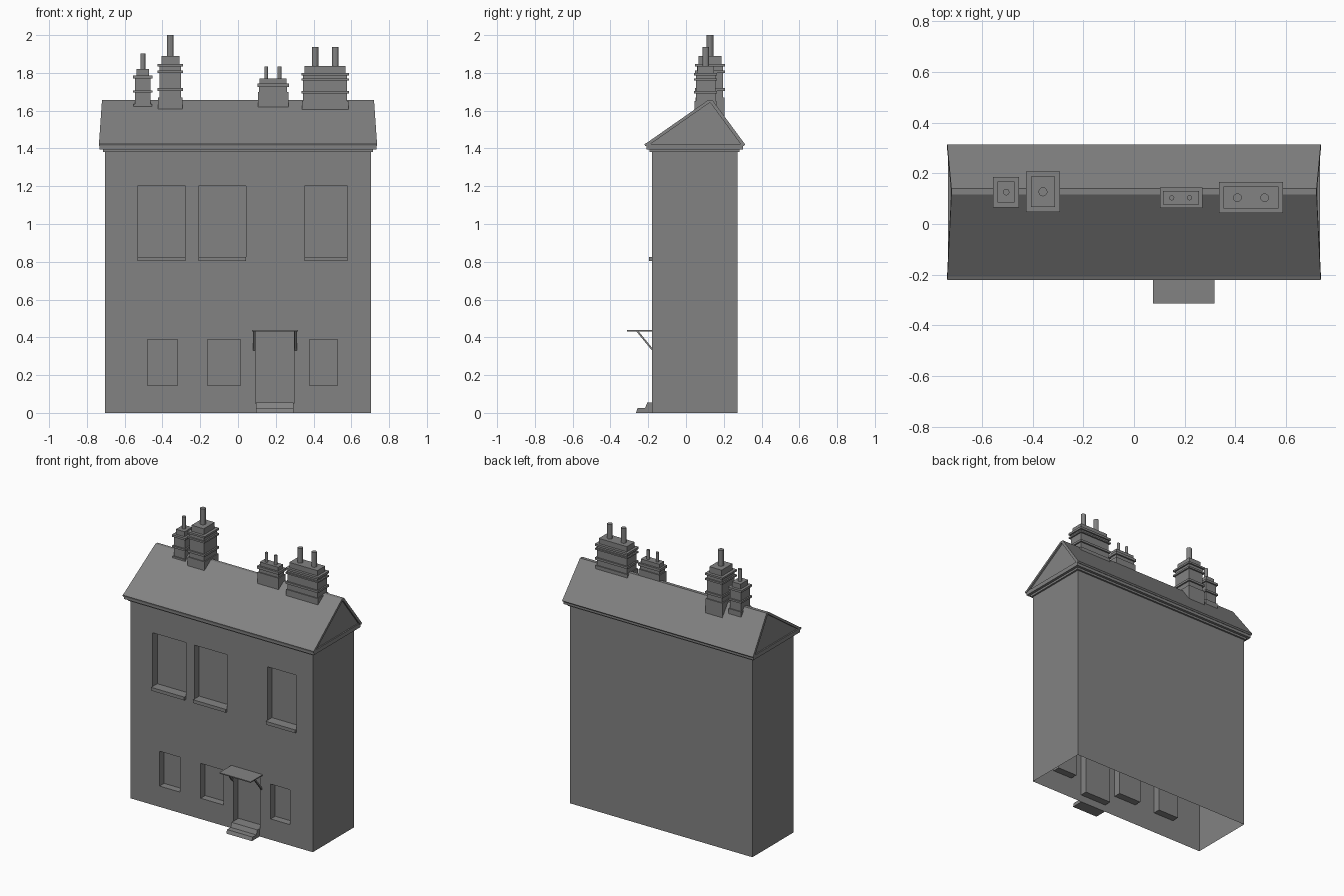
import bpy, bmesh, math

if "Cube" in bpy.data.objects:
    bpy.data.objects.remove(bpy.data.objects["Cube"])

stone = bpy.data.materials.new("dark_grey")
stone.diffuse_color = (0.226, 0.226, 0.226, 1)
stone.use_nodes = True
stone.node_tree.nodes["Principled BSDF"].inputs["Base Color"].default_value = stone.diffuse_color


def finish(name, bm):
    bmesh.ops.remove_doubles(bm, verts=bm.verts, dist=1e-5)
    bmesh.ops.recalc_face_normals(bm, faces=bm.faces)
    me = bpy.data.meshes.new(name)
    bm.to_mesh(me)
    bm.free()
    me.materials.append(stone)
    ob = bpy.data.objects.new(name, me)
    bpy.context.collection.objects.link(ob)
    return ob


def quad(bm, *pts):
    bm.faces.new([bm.verts.new(p) for p in pts])


def loft(name, rings):
    """Closed solid through rings of equal point count."""
    bm = bmesh.new()
    vs = [[bm.verts.new(p) for p in r] for r in rings]
    n = len(vs[0])
    for a, b in zip(vs, vs[1:]):
        for i in range(n):
            j = (i + 1) % n
            bm.faces.new((a[i], a[j], b[j], b[i]))
    bm.faces.new(vs[0])
    bm.faces.new(vs[-1])
    return finish(name, bm)


def rect(x0, x1, y0, y1, z):
    return [(x0, y0, z), (x1, y0, z), (x1, y1, z), (x0, y1, z)]


def box(name, x0, x1, y0, y1, z0, z1):
    return loft(name, [rect(x0, x1, y0, y1, z) for z in (z0, z1)])


def extrude_x(name, prof, x0, x1):
    return loft(name, [[(x, y, z) for y, z in prof] for x in (x0, x1)])


# Walls: hollow shell, open below, with window and door recesses in the front
X, YF, YB, H, D = 0.703, -0.18, 0.272, 1.40, 0.05
upper = [(-0.532, -0.277), (-0.208, 0.043), (0.353, 0.579)]
lower = [(-0.48, -0.32), (-0.162, 0.013), (0.378, 0.528)]
holes = [(a, b, 0.825, 1.20) for a, b in upper]
holes += [(a, b, 0.145, 0.388) for a, b in lower]
holes.append((0.092, 0.297, 0.05, 0.43))

bm = bmesh.new()
xs = sorted({-X, X, *[v for h in holes for v in h[:2]]})
zs = sorted({0, H, *[v for h in holes for v in h[2:]]})
for x0, x1 in zip(xs, xs[1:]):
    for z0, z1 in zip(zs, zs[1:]):
        cx, cz = (x0 + x1) / 2, (z0 + z1) / 2
        if not any(a < cx < b and c < cz < d for a, b, c, d in holes):
            quad(bm, (x0, YF, z0), (x1, YF, z0), (x1, YF, z1), (x0, YF, z1))
for a, b, c, d in holes:
    outline = [(a, c), (b, c), (b, d), (a, d)]
    for (p, q), (r, s) in zip(outline, outline[1:] + outline[:1]):
        quad(bm, (p, YF, q), (r, YF, s), (r, YF + D, s), (p, YF + D, q))
    quad(bm, *[(x, YF + D, z) for x, z in outline])
quad(bm, (X, YF, 0), (X, YB, 0), (X, YB, H), (X, YF, H))
quad(bm, (X, YB, 0), (-X, YB, 0), (-X, YB, H), (X, YB, H))
quad(bm, (-X, YB, 0), (-X, YF, 0), (-X, YF, H), (-X, YB, H))
finish("walls", bm)

# Upper window sills
for a, b in upper:
    box("window_sill", a, b, -0.197, YF + D, 0.803, 0.826)

# Door steps, canopy and brackets
extrude_x("door_steps", [(YF, 0), (-0.265, 0), (-0.257, 0.025), (-0.217, 0.025),
                         (-0.205, 0.055), (YF + D, 0.055), (YF + D, 0.05), (YF, 0.05)],
          0.095, 0.293)
box("door_canopy", 0.075, 0.317, -0.313, YF, 0.431, 0.438)
for x in (0.086, 0.306):
    extrude_x("canopy_bracket", [(YF, 0.33), (YF, 0.345), (-0.252, 0.433), (-0.264, 0.433)],
              x - 0.006, x + 0.006)

# Stepped cornice under the eaves
for out, z0, z1 in ((0.012, 1.38, 1.394), (0.03, 1.394, 1.423)):
    box("cornice", -X - out, X + out, YF - out, YB + out, z0, z1)

# Roof covering with ends leaning in towards the ridge
roof = [(-0.217, 1.412), (-0.22, 1.424), (-0.207, 1.43), (0.117, 1.656), (0.14, 1.656), (0.314, 1.42),
        (0.306, 1.412), (0.295, 1.415), (0.13, 1.64), (0.122, 1.64), (-0.2, 1.415)]
lean = lambda z: 0.737 - 0.017 * (z - 1.412) / 0.246
loft("roof", [[(s * lean(z), y, z) for y, z in roof] for s in (-1, 1)])

# Gable infill, slightly set back
gable = [(-0.2, 1.415), (0.295, 1.415), (0.13, 1.642), (0.122, 1.642)]
loft("gable", [[(s * (lean(z) - 0.012), y, z) for y, z in gable] for s in (-1, 1)])


# Chimneys: (height, inset from widest outline) rings, then round pots
def chimney(x0, x1, y0, y1, rings, pots, r, top):
    loft("chimney_stack", [rect(x0 + i, x1 - i, y0 + i, y1 - i, z) for z, i in rings])
    base = rings[-1][0] - 0.01
    for px in pots:
        circ = [(r * math.cos(k * math.pi / 6), r * math.sin(k * math.pi / 6)) for k in range(12)]
        cy = (y0 + y1) / 2
        loft("chimney_pot", [[(px + u, cy + v, z) for u, v in circ] for z in (base, top)])


def bands(z0, body, band_list, cap, cap_inset):
    rings = [(z0, 0.003), (body, 0.003), (body, 0.01)]
    for a, b in band_list:
        rings += [(a, 0.01), (a, 0), (b, 0), (b, 0.01)]
    last = rings[-1][0]
    return rings + [(last, cap_inset), (cap, cap_inset)]


chimney(-0.556, -0.453, 0.066, 0.185,
        bands(1.54, 1.635, [(1.695, 1.708), (1.77, 1.785)], 1.82, 0.018),
        [-0.504], 0.013, 1.903)
chimney(-0.426, -0.291, 0.047, 0.207,
        bands(1.53, 1.67, [(1.705, 1.72), (1.80, 1.812), (1.835, 1.848)], 1.89, 0.02),
        [-0.359], 0.018, 2.0)
chimney(0.102, 0.27, 0.063, 0.143,
        bands(1.58, 1.70, [(1.725, 1.743)], 1.77, 0.013),
        [0.149, 0.219], 0.01, 1.835)
chimney(0.335, 0.588, 0.043, 0.165,
        bands(1.56, 1.65, [(1.69, 1.705), (1.76, 1.77), (1.785, 1.8)], 1.836, 0.018),
        [0.408, 0.515], 0.017, 1.938)
